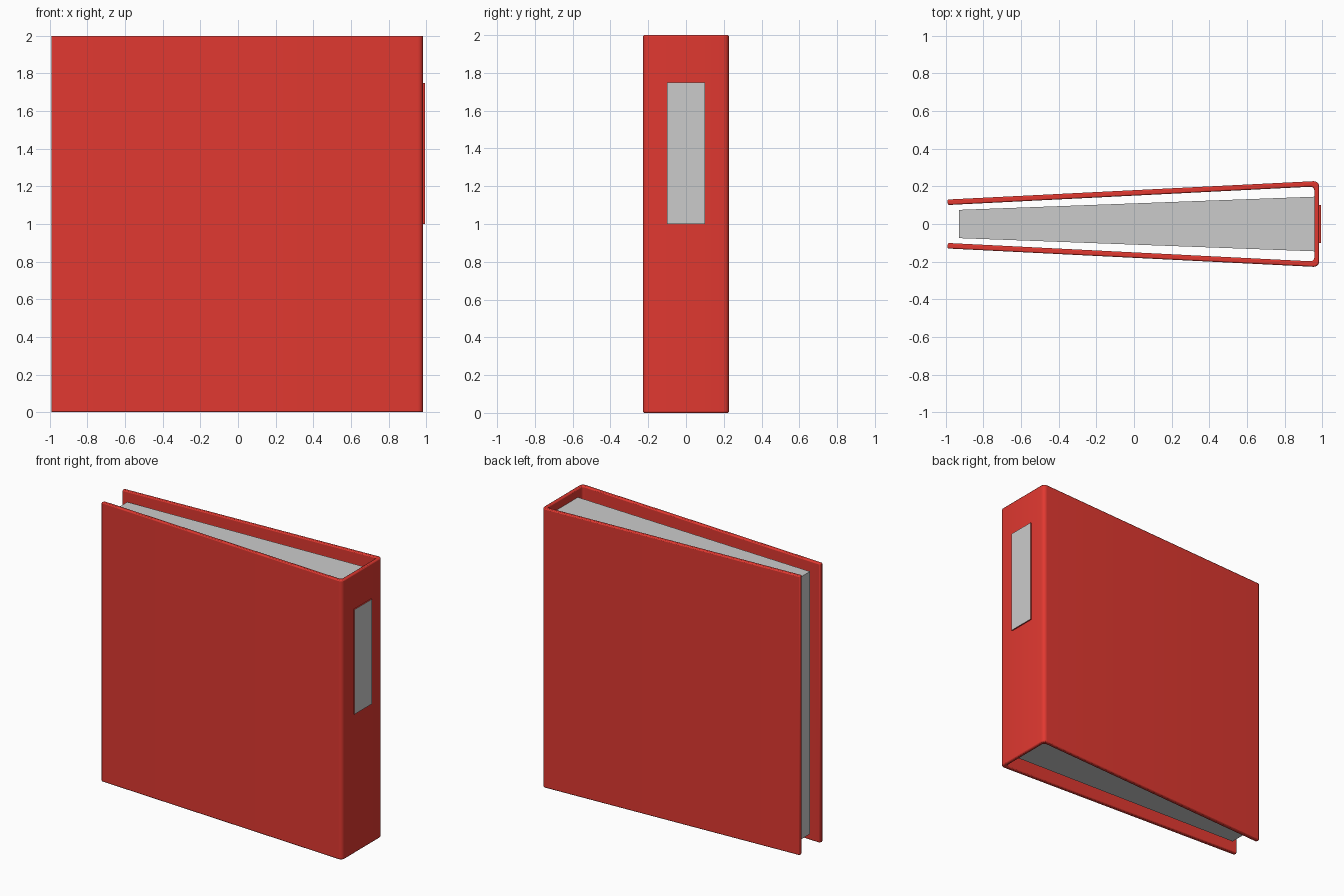
import bpy, bmesh

if "Cube" in bpy.data.objects:
    bpy.data.objects.remove(bpy.data.objects["Cube"])


def material(name, color):
    m = bpy.data.materials.new(name)
    m.diffuse_color = color
    m.use_nodes = True
    m.node_tree.nodes["Principled BSDF"].inputs["Base Color"].default_value = m.diffuse_color
    return m


def prism(name, outline, z0, z1, round_corners=None):
    """Extrude an xy outline from z0 to z1; round chosen vertical edges {index: radius}."""
    bm = bmesh.new()
    low = [bm.verts.new((x, y, z0)) for x, y in outline]
    high = [bm.verts.new((x, y, z1)) for x, y in outline]
    n = len(outline)
    bm.faces.new(low[::-1])
    bm.faces.new(high)
    for i in range(n):
        j = (i + 1) % n
        bm.faces.new((low[i], low[j], high[j], high[i]))
    by_radius = {}
    for i, r in (round_corners or {}).items():
        by_radius.setdefault(r, []).append(bm.edges.get((low[i], high[i])))
    for r, edges in by_radius.items():
        bmesh.ops.bevel(bm, geom=edges, offset=r, segments=5, profile=0.5, affect='EDGES')
    bmesh.ops.recalc_face_normals(bm, faces=bm.faces[:])
    mesh = bpy.data.meshes.new(name)
    bm.to_mesh(mesh)
    bm.free()
    ob = bpy.data.objects.new(name, mesh)
    bpy.context.collection.objects.link(ob)
    return ob


def smooth(ob, width):
    bev = ob.modifiers.new("soft_edges", 'BEVEL')
    bev.width = width
    bev.segments = 2
    bev.limit_method = 'ANGLE'
    bev.angle_limit = 0.9
    bpy.ops.object.select_all(action='DESELECT')
    ob.select_set(True)
    bpy.context.view_layer.objects.active = ob
    bpy.ops.object.shade_smooth_by_angle(angle=0.7)


red = material("red_board", (0.75, 0.04, 0.03, 1))
grey = material("grey_paper", (0.6, 0.6, 0.6, 1))

# Folder cover: tapered U-shaped board, half outline mirrored across y = 0
half = [(0.958, 0.199), (-0.989, 0.101), (-0.993, 0.130), (0.984, 0.229)]
outline = half + [(x, -y) for x, y in reversed(half)]
cover = prism("cover", outline, 0, 2, {0: 0.02, 7: 0.02, 3: 0.03, 4: 0.03})
cover.data.materials.append(red)
smooth(cover, 0.007)

# Paper block: wedge inset from the cover at top and bottom
prism("pages", [(-0.93, -0.075), (0.96, -0.145), (0.96, 0.145), (-0.93, 0.075)], 0.06, 1.94)

# Spine label: thin raised plate with red sides and a grey face
label = prism("spine_label", [(0.975, -0.1), (0.993, -0.1), (0.993, 0.1), (0.975, 0.1)], 1.0, 1.75)
label.data.materials.append(red)
label.data.materials.append(grey)
for face in label.data.polygons:
    face.material_index = 1 if face.normal.x > 0.9 else 0
